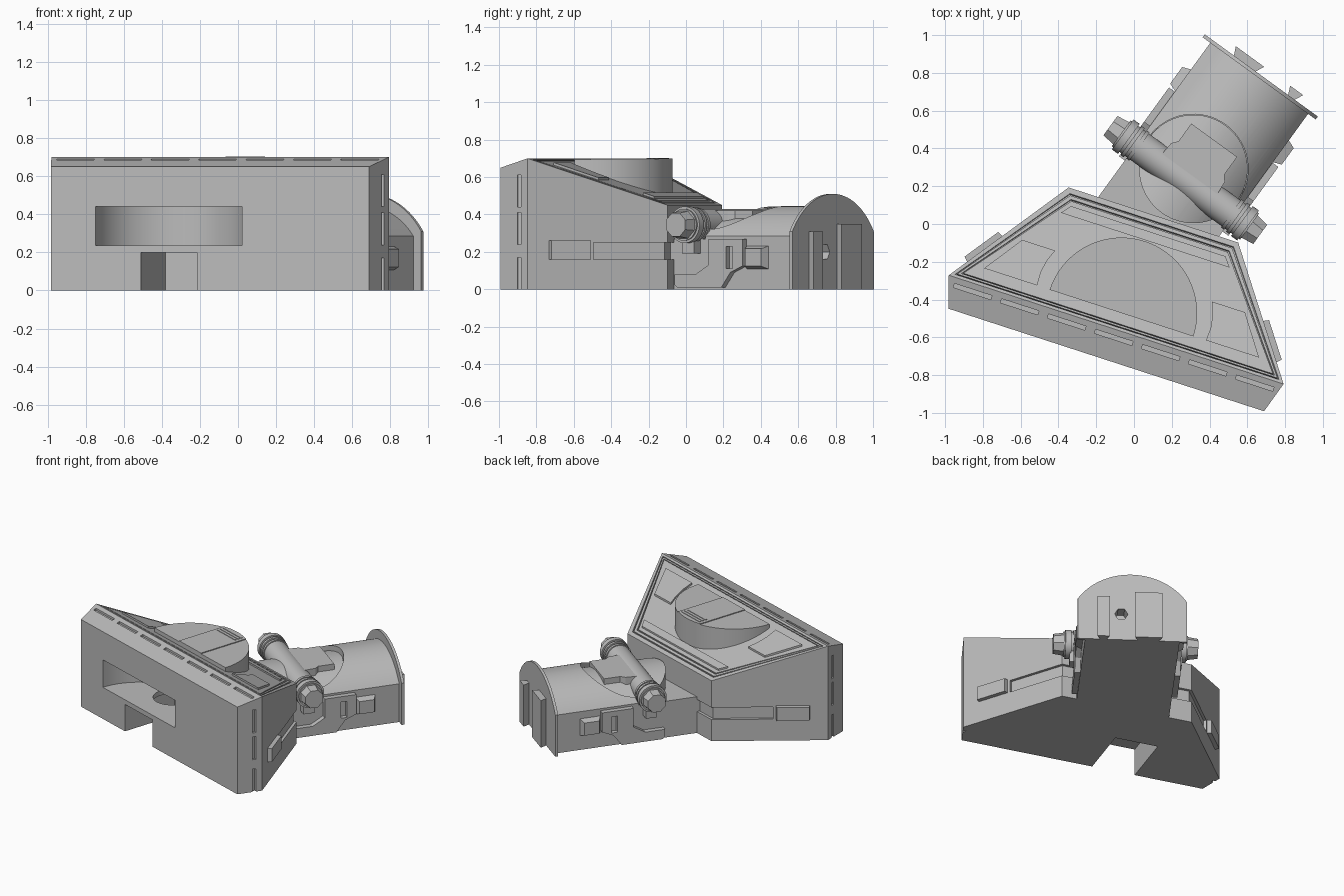
import bpy, bmesh, math
from mathutils import Matrix

if "Cube" in bpy.data.objects:
    bpy.data.objects.remove(bpy.data.objects["Cube"])

grey = bpy.data.materials.new("hull_grey")
grey.use_nodes = True
grey.diffuse_color = (0.5, 0.5, 0.5, 1)
grey.node_tree.nodes["Principled BSDF"].inputs["Base Color"].default_value = (0.5, 0.5, 0.5, 1)

# The head and the rear body share a pivot but are turned differently
PIVOT = Matrix.Translation((0.075, -0.038, 0))
HEAD = PIVOT @ Matrix.Rotation(math.radians(-18), 4, 'Z')
BODY = PIVOT @ Matrix.Rotation(math.radians(-36), 4, 'Z')
AXES = {'x': lambda a, b, h: (h, a, b), 'y': lambda a, b, h: (a, h, b), 'z': lambda a, b, h: (a, b, h)}


def finish(name, bm, frame):
    bmesh.ops.recalc_face_normals(bm, faces=bm.faces)
    mesh = bpy.data.meshes.new(name)
    bm.to_mesh(mesh)
    bm.free()
    mesh.materials.append(grey)
    obj = bpy.data.objects.new(name, mesh)
    bpy.context.collection.objects.link(obj)
    obj.matrix_world = frame
    return obj


def prism(name, pts, lo, hi, axis, frame, top=1.0, drape=None):
    """Extrude a profile along an axis; top scales the far end about its middle."""
    bm = bmesh.new()
    ca = (min(p[0] for p in pts) + max(p[0] for p in pts)) / 2
    cb = (min(p[1] for p in pts) + max(p[1] for p in pts)) / 2
    near = [bm.verts.new(AXES[axis](a, b, lo)) for a, b in pts]
    far = [bm.verts.new(AXES[axis](ca + (a - ca) * top, cb + (b - cb) * top, hi)) for a, b in pts]
    bm.faces.new(near)
    bm.faces.new(far)
    for i in range(len(pts)):
        j = (i + 1) % len(pts)
        bm.faces.new((near[i], near[j], far[j], far[i]))
    if drape:
        for v in bm.verts:
            v.co.z += drape(v.co.y)
    return finish(name, bm, frame)


def rect(a0, a1, b0, b1):
    return [(a0, b0), (a1, b0), (a1, b1), (a0, b1)]


def circle(a, b, r, n=48, start=0.0, sweep=360):
    count = n if sweep == 360 else n + 1
    angles = [math.radians(start + sweep * i / n) for i in range(count)]
    return [(a + r * math.cos(t), b + r * math.sin(t)) for t in angles]


def arch(half, side, apex, base):
    """Upright sides closed by a circular arc."""
    rise = apex - side
    r = (half * half + rise * rise) / (2 * rise)
    spread = math.degrees(math.asin(half / r))
    return [(-half, base), (half, base)] + circle(0, apex - r, r, 32, 90 - spread, 2 * spread)


def combine(obj, tool, operation='DIFFERENCE'):
    mod = obj.modifiers.new("cut", 'BOOLEAN')
    mod.object, mod.operation, mod.solver = tool, operation, 'EXACT'
    bpy.context.view_layer.objects.active = obj
    bpy.ops.object.modifier_apply(modifier=mod.name)
    bpy.data.objects.remove(tool)


# Head shell: wedge with a chamfered front and a grooved sloping deck
outline = [(0.878, -0.717, 0.65), (0.932, -0.548, 0.70), (0.472, 0.09, 0.45)]


def deck(y):
    return 0.70 - 0.25 * (y + 0.548) / 0.638


bm = bmesh.new()
R = [[bm.verts.new((x, y, h)) for h in (0, z)] for x, y, z in outline]
L = [[bm.verts.new((-x, y, h)) for h in (0, z)] for x, y, z in outline]
loop = R + L[::-1]
for i in range(6):
    a, b = loop[i], loop[(i + 1) % 6]
    bm.faces.new((a[0], b[0], b[1], a[1]))
bm.faces.new([v[0] for v in loop])
bm.faces.new((L[0][1], R[0][1], R[1][1], L[1][1]))
slope = bm.faces.new((L[1][1], R[1][1], R[2][1], L[2][1]))
bmesh.ops.recalc_face_normals(bm, faces=bm.faces)
for lead in (0.035, 0.022):
    for thick, depth in ((lead, 0), (0.001, -0.012), (0.009, 0), (0.001, 0.012)):
        bmesh.ops.inset_individual(bm, faces=[slope], thickness=thick, depth=depth)
head = finish("head_shell", bm, HEAD)

# Front socket: wide round slot, vertical stem and post hole
SU = -0.228
combine(head, prism("slot_cutter", circle(SU, -0.717, 0.405, 64), 0.235, 0.44, 'z', HEAD))
combine(head, prism("stem_cutter", rect(SU - 0.155, SU + 0.155, -0.8, -0.3), -0.1, 0.2, 'z', HEAD))
combine(head, prism("post_cutter", circle(SU, -0.44, 0.125), -0.1, 0.475, 'z', HEAD))

# Slots along the front chamfer and down the cheek strips
for i in range(7):
    u = -0.785 + 0.2617 * i
    combine(head, prism("dash_cutter", rect(u - 0.104, u + 0.104, -0.602, -0.58), 0.675, 0.8, 'z', HEAD))
for s in (-1, 1):
    for lo, hi in ((-0.1, 0.17), (0.24, 0.41), (0.44, 0.61)):
        combine(head, prism("cheek_cutter", rect(s * 0.9, s * 1.0, -0.612, -0.588), lo, hi, 'z', HEAD))

# Waist groove, side lights and sloped deck plates
for s in (-1, 1):
    def along(t, out):
        return (s * (0.932 - 0.46 * t + 0.811 * out), -0.548 + 0.638 * t + 0.584 * out)
    groove = [along(0.47, -0.02), along(1.04, -0.02), along(1.04, 0.05), along(0.47, 0.05)]
    combine(head, prism("groove_cutter", groove, 0.16, 0.25, 'z', HEAD))
    light = [along(0.15, -0.02), along(0.45, -0.02), along(0.44, 0.03), along(0.16, 0.03)]
    prism("side_light", light, 0.16, 0.26, 'z', HEAD)
    hatch = [(0.62, -0.25), (0.436, -0.25), (0.46, -0.31), (0.473, -0.38), (0.47, -0.455), (0.765, -0.455)]
    prism("deck_hatch", [(s * x, y) for x, y in hatch], -0.01, 0.014, 'z', HEAD, drape=deck)
combine(head, prism("back_groove_cutter", rect(-0.6, 0.6, 0.07, 0.2), 0.16, 0.25, 'z', HEAD))
prism("deck_bar", [(-0.47, -0.05), (0.47, -0.05), (0.43, 0.0), (-0.43, 0.0)], -0.01, 0.012, 'z', HEAD, drape=deck)

# Level half-round canopy with a raised centre strip and vents
prism("canopy", circle(0, -0.456, 0.40, 40, 0, 180), 0.45, 0.693, 'z', HEAD)
prism("canopy_strip", circle(0, -0.456, 0.40, 8, 72, 36) + [(-0.124, -0.456), (0.124, -0.456)],
      0.69, 0.699, 'z', HEAD)
for y in (-0.10, -0.125, -0.15):
    prism("canopy_vent", rect(-0.1, 0.1, y, y + 0.012), 0.695, 0.703, 'z', HEAD)

# Rear body: flat neck and lower hull, then an arched roof with a round recess
hull = prism("lower_hull", rect(-0.32, 0.32, -0.1, 1.0), 0, 0.27, 'z', BODY)
roof = prism("arched_roof", arch(0.32, 0.285, 0.445, 0.26), 0.407, 1.0, 'y', BODY)
combine(roof, prism("recess_cutter", circle(0, 0.407, 0.29, 64), 0.2, 0.6, 'z', BODY))
drum = prism("turret_drum", arch(0.30, 0.28, 0.405, 0.2), 0.05, 0.75, 'y', BODY)
combine(drum, prism("drum_tool", circle(0, 0.407, 0.287, 64), 0.1, 0.6, 'z', BODY), 'INTERSECT')

# End flange with dovetail rails and a six-sided socket
flange = prism("end_flange", arch(0.37, 0.31, 0.51, 0), 1.0, 1.019, 'y', BODY)
for part in (flange, hull):
    combine(part, prism("socket_cutter", circle(0.075, 0.2, 0.045, 6), 0.93, 1.1, 'y', BODY))
for lo, hi, height in ((-0.19, -0.025, 0.35), (0.165, 0.23, 0.31)):
    rail = [(lo + 0.015, 1.01), (hi - 0.015, 1.01), (hi + 0.01, 1.065), (lo - 0.01, 1.065)]
    prism("flange_rail", rail, 0, height, 'z', BODY)

# Side steps and side blocks
step = [(0.23, 0.025), (0.25, 0.01), (0.54, 0.01), (0.60, 0.09), (0.68, 0.125), (0.68, 0.27),
        (0.455, 0.27), (0.455, 0.13), (0.37, 0.08), (0.23, 0.08)]
for s in (-1, 1):
    panel = prism("side_step", step, s * 0.31, s * 0.358, 'x', BODY)
    combine(panel, prism("window_cutter", rect(0.57, 0.615, 0.11, 0.23), s * 0.325, s * 0.4, 'x', BODY))
    prism("side_block", rect(0.68, 0.83, 0.105, 0.235), s * 0.31, s * 0.365, 'x', BODY, top=0.72)

# Turret: cross barrel with collars and capped ends, plus a rear housing
GQ, GZ = 0.335, 0.345
prism("turret_barrel", circle(GQ, GZ, 0.085), -0.42, 0.42, 'x', BODY)
for s in (-1, 1):
    for lo, hi, r in ((0.30, 0.32, 0.092), (0.335, 0.355, 0.095), (0.37, 0.41, 0.098)):
        prism("barrel_collar", circle(GQ, GZ, r), s * lo, s * hi, 'x', BODY)
    prism("barrel_cap", circle(GQ, GZ, 0.08, 8, 22.5), s * 0.41, s * 0.49, 'x', BODY, top=0.85)
    prism("barrel_bracket", rect(GQ - 0.04, GQ + 0.04, 0.19, 0.27), s * 0.31, s * 0.38, 'x', BODY)
housing = [(-0.185, 0.335), (0.185, 0.335), (0.175, 0.45), (0.15, 0.48), (0.15, 0.595), (-0.15, 0.595),
           (-0.15, 0.48), (-0.175, 0.45)]
prism("turret_housing", housing, 0.26, 0.42, 'z', BODY)

# Smooth the round parts while keeping creases sharp
bpy.ops.object.select_all(action='DESELECT')
for obj in bpy.context.collection.objects:
    if obj.type == 'MESH' and obj.data.materials and obj.data.materials[0] == grey:
        obj.select_set(True)
        bpy.context.view_layer.objects.active = obj
bpy.ops.object.shade_smooth_by_angle(angle=math.radians(25))
